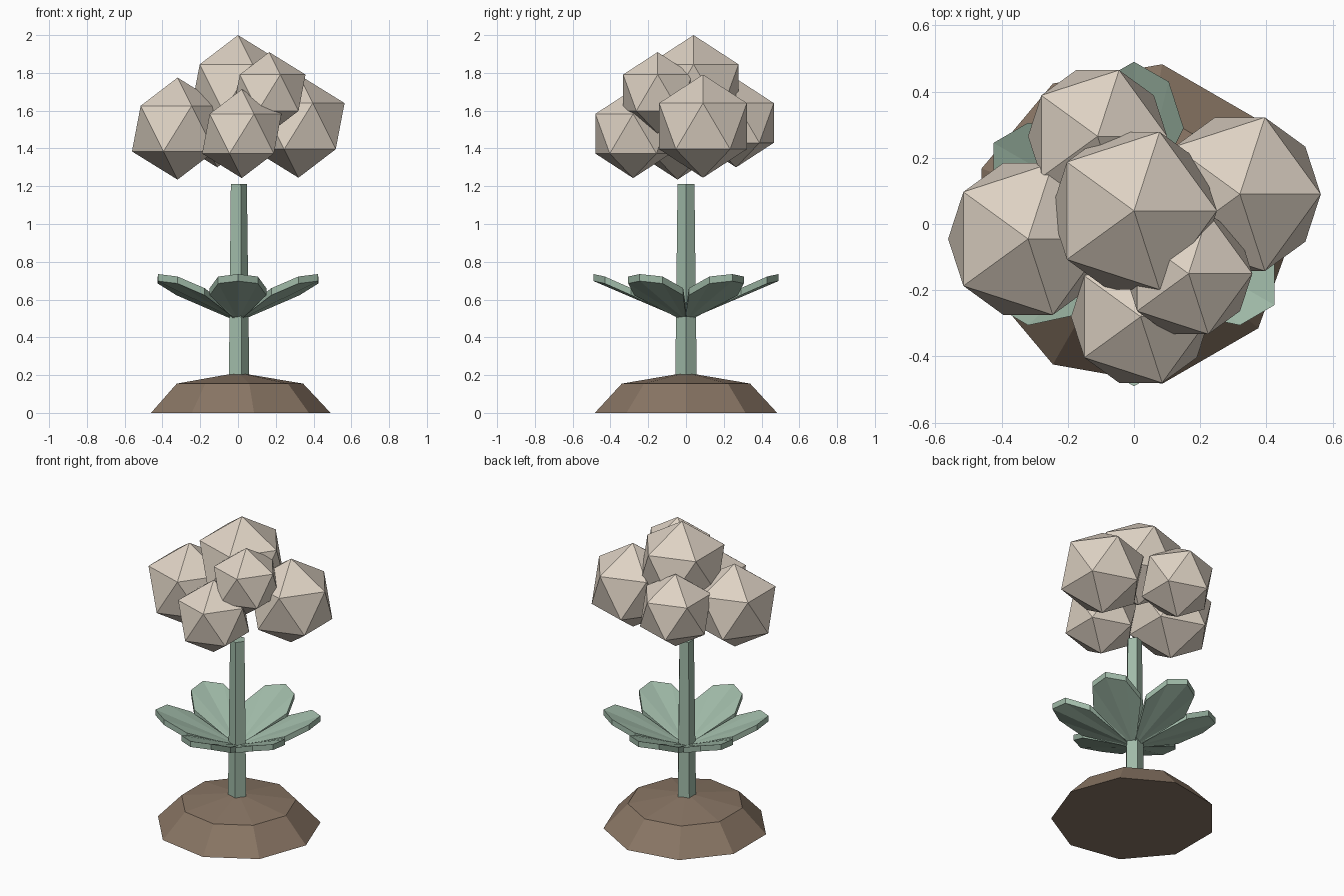
import bpy
import bmesh
from math import cos, sin, pi, radians
from mathutils import Matrix

if "Cube" in bpy.data.objects:
    bpy.data.objects.remove(bpy.data.objects["Cube"])


def material(name, rgb):
    m = bpy.data.materials.new(name)
    m.diffuse_color = (*rgb, 1)
    m.use_nodes = True
    m.node_tree.nodes["Principled BSDF"].inputs["Base Color"].default_value = m.diffuse_color
    return m


CREAM = material("cream_petal", (0.73, 0.645, 0.55))
GREEN = material("leaf_green", (0.35, 0.49, 0.39))
BROWN = material("soil_brown", (0.25, 0.18, 0.128))


def finish(name, bm, mat):
    bmesh.ops.recalc_face_normals(bm, faces=bm.faces)
    mesh = bpy.data.meshes.new(name)
    bm.to_mesh(mesh)
    bm.free()
    mesh.materials.append(mat)
    ob = bpy.data.objects.new(name, mesh)
    bpy.context.collection.objects.link(ob)
    return ob


def lathe(name, sides, rings, mat, apex=None):
    """Stack of polygon rings (radius, z), closed by a cap or an apex."""
    bm = bmesh.new()
    loops = [[bm.verts.new((r * cos(2 * pi * i / sides), r * sin(2 * pi * i / sides), z))
              for i in range(sides)] for r, z in rings]
    for a, b in zip(loops, loops[1:]):
        for i in range(sides):
            j = (i + 1) % sides
            bm.faces.new((a[i], a[j], b[j], b[i]))
    bm.faces.new(loops[0][::-1])
    if apex is None:
        bm.faces.new(loops[-1])
    else:
        tip = bm.verts.new((0, 0, apex))
        for i in range(sides):
            bm.faces.new((loops[-1][i], loops[-1][(i + 1) % sides], tip))
    return finish(name, bm, mat)


# Soil mound and five-sided stem
lathe("soil_mound", 9, [(0.49, 0), (0.345, 0.155)], BROWN, apex=0.213)
lathe("stem", 5, [(0.06, 0.15), (0.047, 1.213)], GREEN)

# Leaf: creased blade fanned out from its base, with a thick rim
OUTLINE = [(0.01, 0, 0.53), (0.03, 0.022, 0.535), (0.29, 0.15, 0.66), (0.43, 0.105, 0.722),
           (0.49, 0, 0.735), (0.43, -0.105, 0.722), (0.29, -0.15, 0.66), (0.03, -0.022, 0.535)]
THICKNESS = 0.037


def leaf(name, angle):
    bm = bmesh.new()
    top = [bm.verts.new(p) for p in OUTLINE]
    low = [bm.verts.new((x, y, z - THICKNESS)) for x, y, z in OUTLINE]
    n = len(OUTLINE)
    for side in (top, low):
        for i in range(1, n - 1):
            bm.faces.new((side[0], side[i], side[i + 1]))
    for i in range(n):
        j = (i + 1) % n
        bm.faces.new((top[i], low[i], low[j], top[j]))
    bmesh.ops.transform(bm, matrix=Matrix.Rotation(angle, 4, 'Z'), verts=bm.verts)
    return finish(name, bm, GREEN)


for k in range(6):
    leaf(f"leaf_{k + 1}", radians(30 + 60 * k))

# Blossom cluster: x, y, z, radius
BLOSSOMS = {
    "blossom_top": (0, 0.04, 1.72, 0.28),
    "blossom_left": (-0.32, -0.045, 1.505, 0.27),
    "blossom_right": (0.32, 0.09, 1.518, 0.273),
    "blossom_front": (0.02, -0.28, 1.478, 0.235),
    "blossom_back": (-0.11, 0.265, 1.535, 0.235),
    "blossom_upper_front": (0.165, -0.15, 1.695, 0.215),
}
for name, (x, y, z, r) in BLOSSOMS.items():
    bm = bmesh.new()
    bmesh.ops.create_icosphere(bm, subdivisions=1, radius=r,
                               matrix=Matrix.Translation((x, y, z)))
    finish(name, bm, CREAM)
